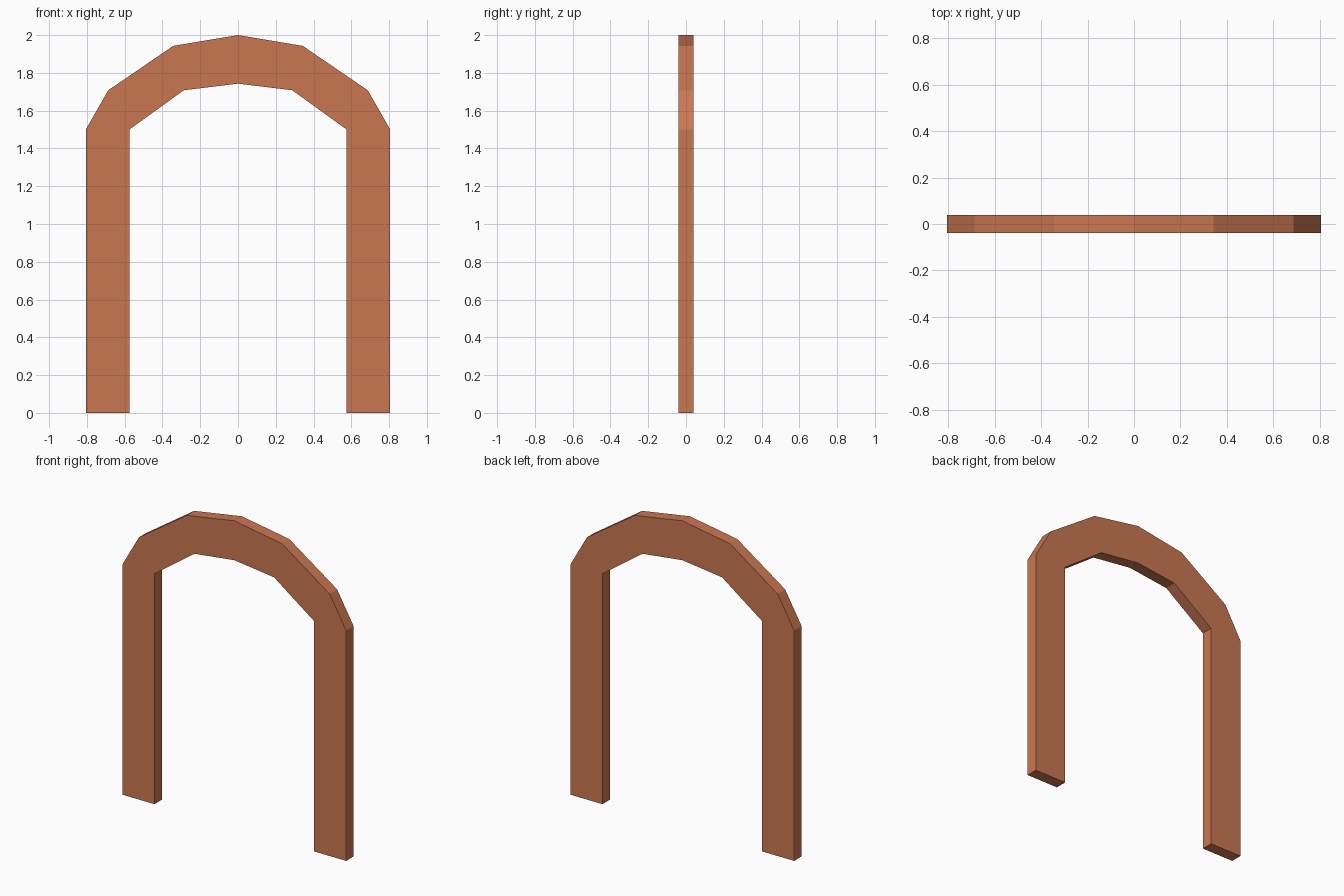
import bpy, bmesh

if "Cube" in bpy.data.objects:
    bpy.data.objects.remove(bpy.data.objects["Cube"])

HALF_DEPTH = 0.0385

# Right half of the outline, as (x, z) from foot to crown
outer = [(0.806, 0), (0.806, 1.5), (0.687, 1.708), (0.343, 1.943), (0, 2.0)]
inner = [(0.575, 0), (0.575, 1.5), (0.287, 1.708), (0, 1.743)]


def mirrored(half):
    """Full left-to-right chain; the crown point on x = 0 is shared."""
    return [(-x, z) for x, z in half] + half[-2::-1]


# Terracotta colour
mat = bpy.data.materials.new("terracotta")
mat.diffuse_color = (0.59, 0.185, 0.082, 1)
mat.use_nodes = True
mat.node_tree.nodes["Principled BSDF"].inputs["Base Color"].default_value = mat.diffuse_color

# Arch: closed outline extruded through its thickness
bm = bmesh.new()
outline = mirrored(outer) + mirrored(inner)[::-1]
face = bm.faces.new([bm.verts.new((x, -HALF_DEPTH, z)) for x, z in outline])
extruded = bmesh.ops.extrude_face_region(bm, geom=[face], use_keep_orig=True)
back = [g for g in extruded["geom"] if isinstance(g, bmesh.types.BMVert)]
bmesh.ops.translate(bm, verts=back, vec=(0, 2 * HALF_DEPTH, 0))
bmesh.ops.recalc_face_normals(bm, faces=bm.faces)
# Split the concave front and back so they fill cleanly
bmesh.ops.triangulate(bm, faces=[f for f in bm.faces if len(f.verts) > 4])

mesh = bpy.data.meshes.new("arch")
bm.to_mesh(mesh)
bm.free()
mesh.materials.append(mat)
arch = bpy.data.objects.new("arch", mesh)
bpy.context.collection.objects.link(arch)
